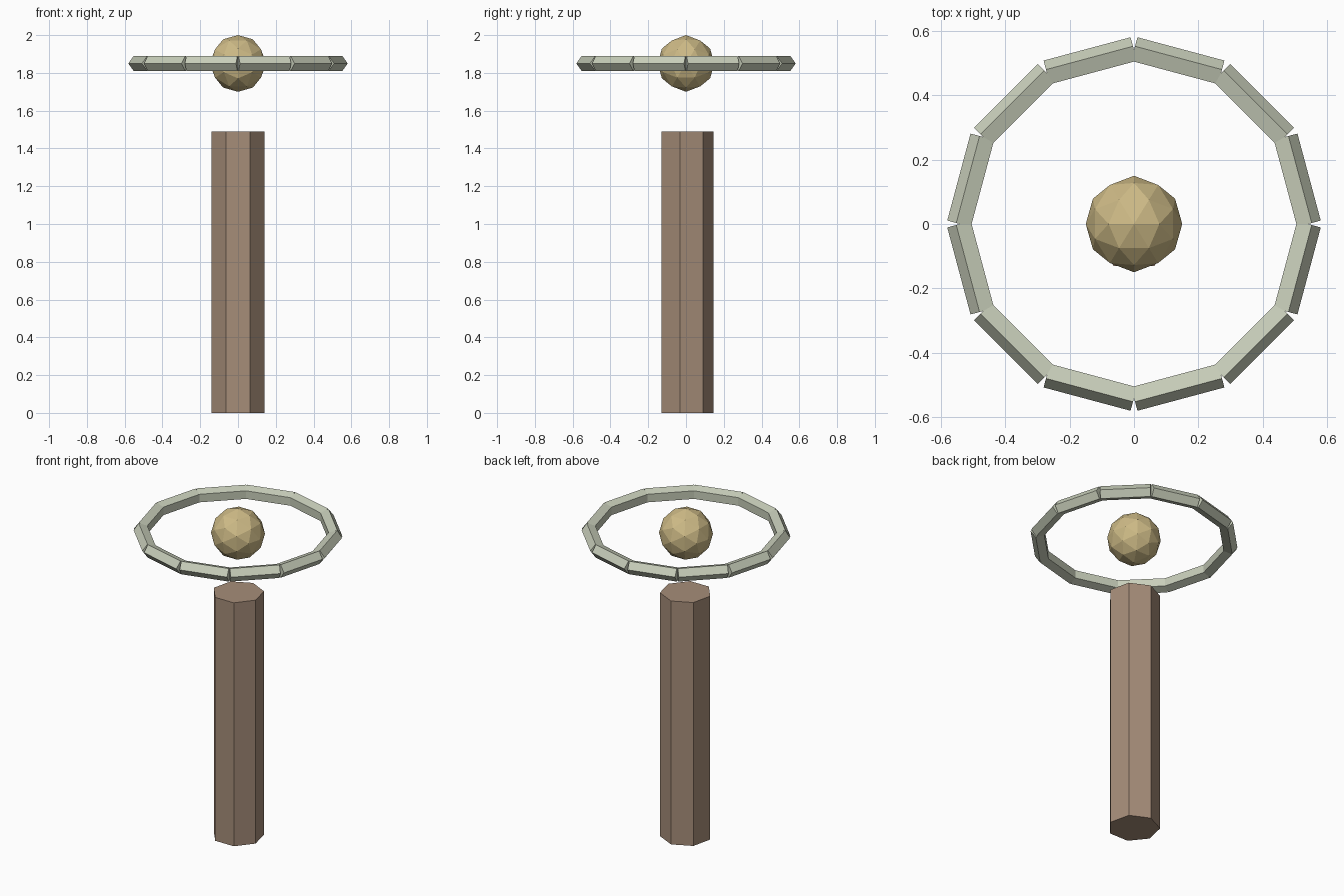
import bpy, bmesh, math
from mathutils import Matrix, Vector

if "Cube" in bpy.data.objects:
    bpy.data.objects.remove(bpy.data.objects["Cube"])


def material(name, rgb):
    def linear(c):
        c /= 255
        return c / 12.92 if c < 0.04045 else ((c + 0.055) / 1.055) ** 2.4
    m = bpy.data.materials.new(name)
    m.diffuse_color = (*[linear(c) for c in rgb], 1)
    m.use_nodes = True
    m.node_tree.nodes["Principled BSDF"].inputs["Base Color"].default_value = m.diffuse_color
    return m


def add_object(name, bm, mat):
    bmesh.ops.recalc_face_normals(bm, faces=bm.faces)
    me = bpy.data.meshes.new(name)
    bm.to_mesh(me)
    bm.free()
    me.materials.append(mat)
    ob = bpy.data.objects.new(name, me)
    bpy.context.collection.objects.link(ob)
    return ob


def prism(name, sides, radius, z0, z1, mat):
    """Upright prism whose first corner points to +y."""
    bm = bmesh.new()
    rings = []
    for z in (z0, z1):
        rings.append([bm.verts.new((radius * math.sin(2 * math.pi * k / sides),
                                    radius * math.cos(2 * math.pi * k / sides), z))
                      for k in range(sides)])
        bm.faces.new(rings[-1])
    for k in range(sides):
        j = (k + 1) % sides
        bm.faces.new((rings[0][k], rings[0][j], rings[1][j], rings[1][k]))
    return add_object(name, bm, mat)


brown = material("brown wood", (166, 141, 121))
gold = material("dull gold", (205, 186, 134))
pale = material("pale grey green", (200, 206, 186))

# Seven-sided post
prism("post", 7, 0.145, 0, 1.49, brown)

# Faceted floating ball, turned so an edge midpoint is on top
bm = bmesh.new()
bmesh.ops.create_icosphere(bm, subdivisions=2, radius=0.15)
bmesh.ops.rotate(bm, verts=bm.verts, cent=(0, 0, 0),
                 matrix=Matrix.Rotation(-math.atan(2) / 2, 3, 'Y'))
bmesh.ops.translate(bm, verts=bm.verts, vec=(0, 0, 1.85))
add_object("ball", bm, gold)

# Ring of twelve five-sided bars, one corner of each pointing outwards
for i in range(12):
    a = math.radians(15 + 30 * i)
    radial = Vector((math.cos(a), math.sin(a), 0))
    tangent = Vector((-math.sin(a), math.cos(a), 0))
    bar = prism(f"ring_bar_{i + 1}", 5, 0.042, -0.14, 0.14, pale)
    frame = Matrix((radial.cross(tangent), radial, tangent)).transposed().to_4x4()
    bar.matrix_world = Matrix.Translation(radial * 0.5216 + Vector((0, 0, 1.85))) @ frame
